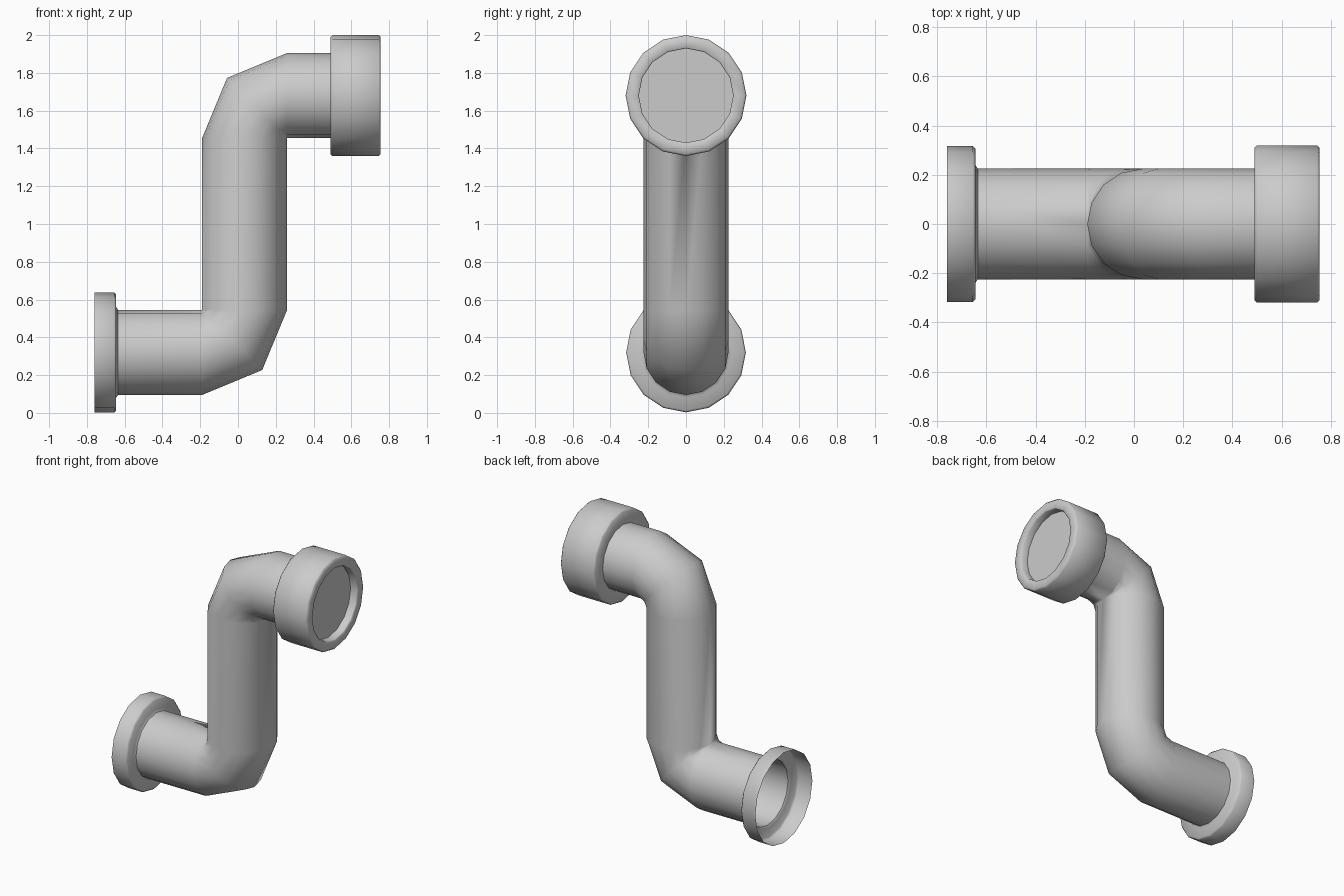
import bpy
import bmesh
import math
from mathutils import Vector

if "Cube" in bpy.data.objects:
    bpy.data.objects.remove(bpy.data.objects["Cube"])

SIDES = 16
R = 0.225            # pipe radius
Z_LOW, Z_HIGH = 0.32, 1.68


def loft(name, rings, cap_end=False):
    """Skin rings given as (x, z, radius, angle of the ring plane in degrees)."""
    bm = bmesh.new()
    loops = []
    for x, z, r, deg in rings:
        t = math.radians(deg)
        u = Vector((math.cos(t), 0, math.sin(t)))
        loops.append([bm.verts.new(Vector((x, 0, z))
                                   + u * r * math.cos(2 * math.pi * k / SIDES)
                                   + Vector((0, r * math.sin(2 * math.pi * k / SIDES), 0)))
                      for k in range(SIDES)])
    for a, b in zip(loops, loops[1:]):
        for k in range(SIDES):
            j = (k + 1) % SIDES
            bm.faces.new((a[k], a[j], b[j], b[k]))
    if cap_end:
        bm.faces.new(loops[-1])
    # collapse the pinched inner corners of the elbows
    bmesh.ops.remove_doubles(bm, verts=bm.verts, dist=0.0005)
    mesh = bpy.data.meshes.new(name)
    bm.to_mesh(mesh)
    bm.free()
    obj = bpy.data.objects.new(name, mesh)
    bpy.context.collection.objects.link(obj)
    bpy.ops.object.select_all(action='DESELECT')
    obj.select_set(True)
    bpy.context.view_layer.objects.active = obj
    bpy.ops.object.shade_smooth_by_angle(angle=math.radians(50))
    return obj


def elbow(px, pz, side, angles):
    """Rings swung around an inner corner point."""
    return [(px + side * R * math.cos(math.radians(d)),
             pz + side * R * math.sin(math.radians(d)), R, d) for d in angles]


def lathe(profile, z):
    return [(x, z, r, -90) for x, r in profile]


# S-shaped pipe with two faceted elbows
loft("pipe",
     [(-0.635, Z_LOW, R, -90)]
     + elbow(-0.19, 0.545, 1, (-90, -45, 0))
     + elbow(0.26, 1.455, -1, (0, -45, -90))
     + [(0.49, Z_HIGH, R, -90)])

# Open bell at the lower end
loft("lower_flange", lathe([(-0.76, 0.317), (-0.655, 0.317), (-0.645, 0.307),
                            (-0.645, 0.24), (-0.635, R)], Z_LOW))

# Thick collar with recessed, closed mouth at the upper end
loft("upper_collar", lathe([(0.49, R), (0.49, 0.31), (0.50, 0.32), (0.745, 0.32),
                            (0.755, 0.31), (0.755, 0.255), (0.75, 0.25),
                            (0.70, 0.25)], Z_HIGH), cap_end=True)
